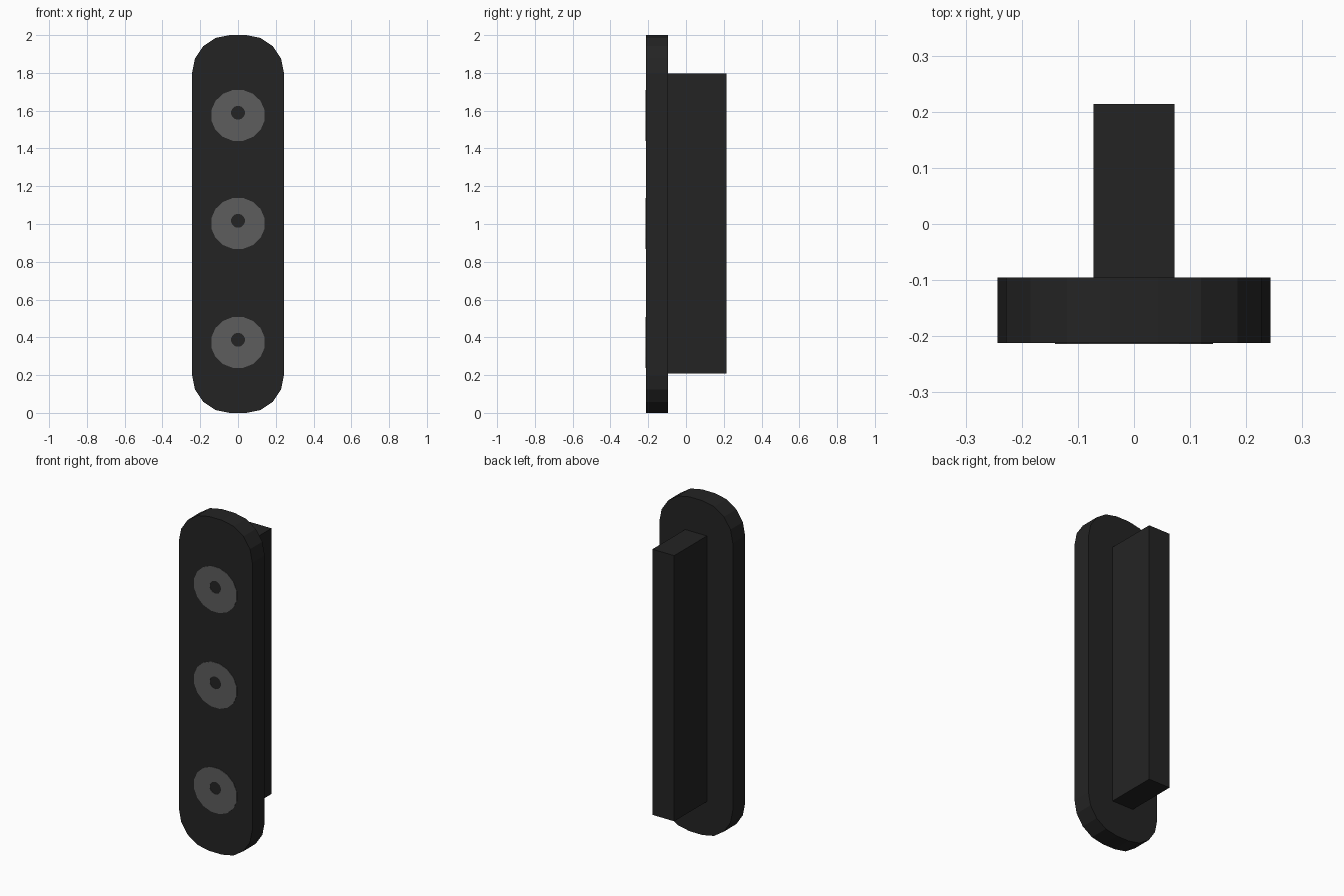
import bpy, bmesh, math

if "Cube" in bpy.data.objects:
    bpy.data.objects.remove(bpy.data.objects["Cube"])


def material(name, v):
    m = bpy.data.materials.new(name)
    m.diffuse_color = (v, v, v, 1)
    m.use_nodes = True
    m.node_tree.nodes["Principled BSDF"].inputs["Base Color"].default_value = m.diffuse_color
    return m


dark = material("charcoal", 0.0175)
grey = material("mid_grey", 0.11)


def add_object(name, bm, mat):
    bmesh.ops.recalc_face_normals(bm, faces=bm.faces)
    mesh = bpy.data.meshes.new(name)
    bm.to_mesh(mesh)
    bm.free()
    mesh.materials.append(mat)
    obj = bpy.data.objects.new(name, mesh)
    bpy.context.collection.objects.link(obj)


def extrude_y(bm, faces, depth):
    res = bmesh.ops.extrude_face_region(bm, geom=faces)
    verts = [v for v in res["geom"] if isinstance(v, bmesh.types.BMVert)]
    bmesh.ops.translate(bm, verts=verts, vec=(0, depth, 0))


def prism(name, outline, y0, y1, mat):
    bm = bmesh.new()
    face = bm.faces.new([bm.verts.new((x, y0, z)) for x, z in outline])
    extrude_y(bm, [face], y1 - y0)
    add_object(name, bm, mat)


# Front plate: rounded rectangle with four segments per corner
W, R, FRONT, STEP = 0.243, 0.2, -0.212, -0.095
outline = []
for sx, sz, start in ((1, 1, 0), (-1, 1, 90), (-1, -1, 180), (1, -1, 270)):
    for i in range(5):
        a = math.radians(start + 22.5 * i)
        outline.append((sx * (W - R) + R * math.cos(a),
                        1 + sz * (1 - R) + R * math.sin(a)))
prism("front_plate", outline, FRONT, STEP, dark)

# Rear bar
prism("rear_bar", [(-0.072, 0.208), (0.072, 0.208), (0.072, 1.797), (-0.072, 1.797)],
      STEP, 0.214, dark)

# Three thin painted rings, each with an open centre set slightly high
N = 16
for name, z in (("lower_ring", 0.373), ("middle_ring", 1.003), ("upper_ring", 1.575)):
    bm = bmesh.new()
    outer, inner = [], []
    for i in range(N):
        a = 2 * math.pi * (i + 0.5) / N
        c, s = math.cos(a), math.sin(a)
        outer.append(bm.verts.new((0.144 * c, FRONT, z + 0.137 * s)))
        inner.append(bm.verts.new((0.037 * c, FRONT, z + 0.014 + 0.037 * s)))
    faces = [bm.faces.new((outer[i], outer[(i + 1) % N], inner[(i + 1) % N], inner[i]))
             for i in range(N)]
    extrude_y(bm, faces, -0.002)
    add_object(name, bm, grey)
